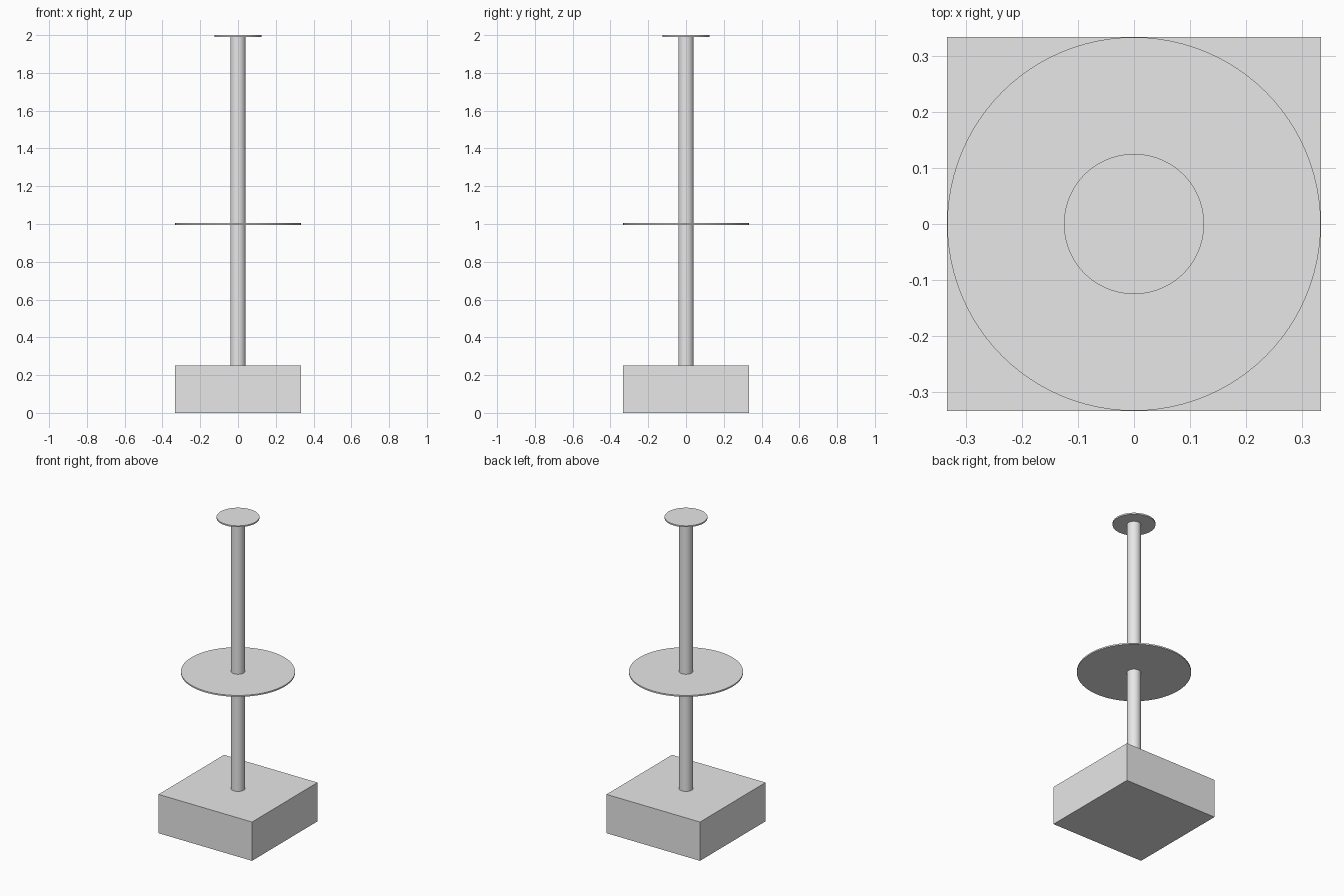
import bpy
import math

cube = bpy.data.objects.get("Cube")
if cube:
    bpy.data.objects.remove(cube, do_unlink=True)

GREY = (0.8, 0.8, 0.8, 1.0)
grey = bpy.data.materials.new("plain_grey")
grey.use_nodes = True
grey.diffuse_color = GREY
grey.node_tree.nodes["Principled BSDF"].inputs["Base Color"].default_value = GREY


def finish(name):
    obj = bpy.context.object
    obj.name = obj.data.name = name
    obj.data.materials.append(grey)
    return obj


def cylinder(name, radius, bottom, top, sides=96):
    """Upright cylinder between two heights, smooth round its side."""
    bpy.ops.mesh.primitive_cylinder_add(
        vertices=sides, radius=radius, depth=top - bottom,
        location=(0, 0, (bottom + top) / 2))
    obj = finish(name)
    bpy.ops.object.shade_smooth_by_angle(angle=math.radians(30))
    return obj


# Square block base
WIDTH, HEIGHT = 0.666, 0.25
bpy.ops.mesh.primitive_cube_add(size=1, location=(0, 0, HEIGHT / 2))
base = finish("base")
base.scale = (WIDTH, WIDTH, HEIGHT)
bpy.ops.object.transform_apply(location=False, rotation=False, scale=True)

# Central pole with two thin discs
THICK = 0.009
cylinder("pole", 0.041, HEIGHT, 2 - THICK / 2)
cylinder("middle_disc", WIDTH / 2, 1 - THICK / 2, 1 + THICK / 2)
cylinder("top_disc", 0.125, 2 - THICK, 2)
